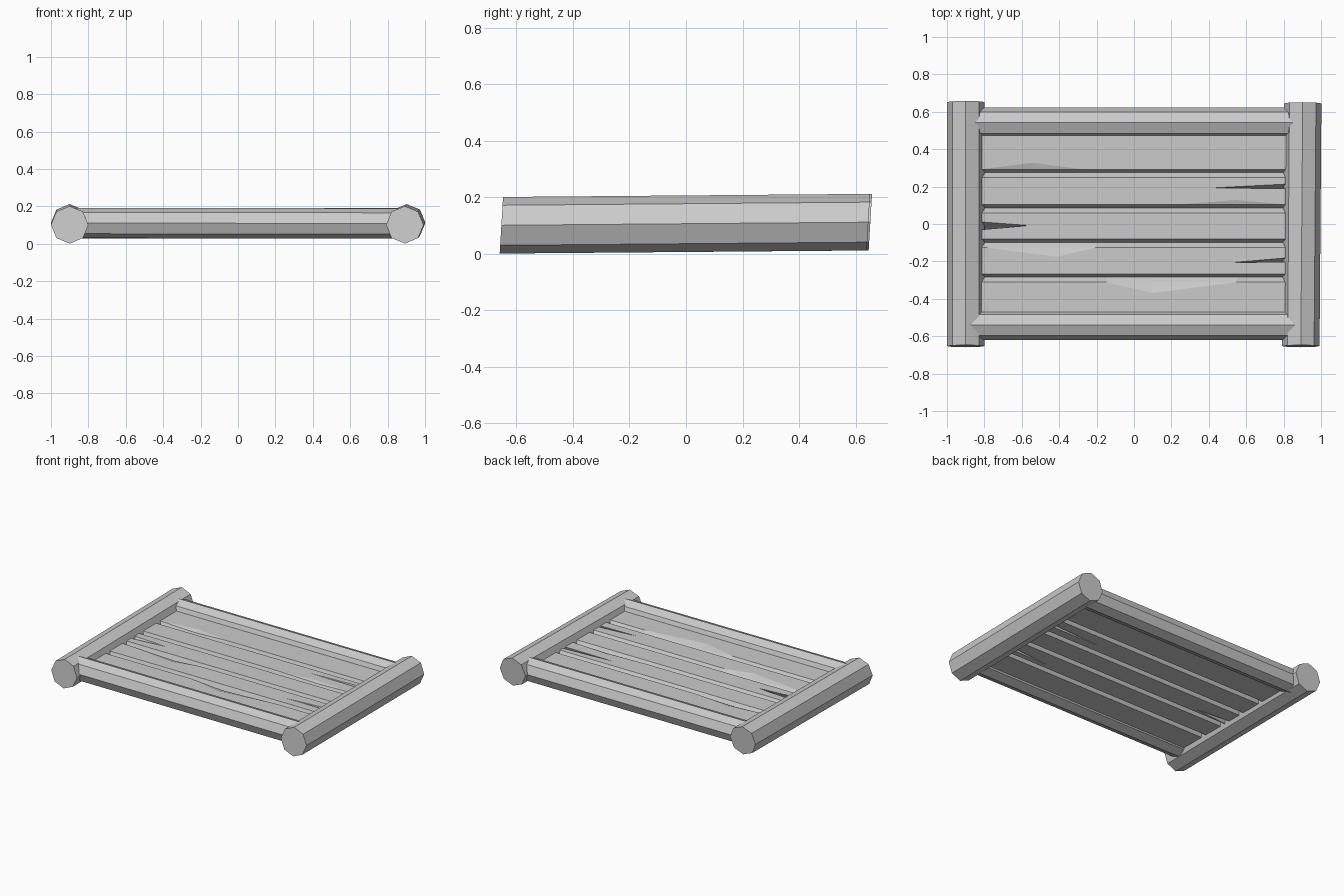
import bpy, bmesh
from math import pi, cos, sin
from mathutils import Vector

if "Cube" in bpy.data.objects:
    bpy.data.objects.remove(bpy.data.objects["Cube"], do_unlink=True)

grey = bpy.data.materials.new("plain_grey")
grey.use_nodes = True
colour = (0.6, 0.6, 0.6, 1)
grey.diffuse_color = colour
grey.node_tree.nodes["Principled BSDF"].inputs["Base Color"].default_value = colour


def loft(name, rings):
    """Join rings of points into a closed, flat-shaded solid."""
    bm = bmesh.new()
    rows = [[bm.verts.new(p) for p in ring] for ring in rings]
    n = len(rows[0])
    for a, b in zip(rows, rows[1:]):
        for i in range(n):
            j = (i + 1) % n
            bm.faces.new((a[i], a[j], b[j], b[i]))
    bm.faces.new(rows[0])
    bm.faces.new(rows[-1])
    bmesh.ops.remove_doubles(bm, verts=bm.verts, dist=0.0005)
    bmesh.ops.recalc_face_normals(bm, faces=bm.faces)
    mesh = bpy.data.meshes.new(name)
    bm.to_mesh(mesh)
    bm.free()
    mesh.materials.append(grey)
    obj = bpy.data.objects.new(name, mesh)
    bpy.context.collection.objects.link(obj)
    return obj


def log(name, start, end, radius, side, lean=0.0):
    """Eight-sided log with a ridge on top; lean slants the cut ends."""
    rings = []
    for centre in (Vector(start), Vector(end)):
        ring = []
        for i in range(8):
            a = i * pi / 4
            p = centre + Vector(side) * radius * cos(a)
            p += Vector((0, lean * sin(a), radius * sin(a)))
            ring.append(p)
        rings.append(ring)
    return loft(name, rings)


# Round frame: two thick side logs and two thinner rails
log("left_log", (0.892, -0.653, 0.101), (0.902, 0.645, 0.112), 0.1, (1, 0, 0), 0.006)
log("right_log", (-0.9, -0.653, 0.101), (-0.9, 0.652, 0.112), 0.1, (1, 0, 0), 0.006)
log("front_rail", (-0.89, -0.54, 0.111), (0.88, -0.54, 0.108), 0.081, (0, 1, 0))
log("back_rail", (-0.86, 0.542, 0.11), (0.86, 0.542, 0.11), 0.081, (0, 1, 0))

TOP, MID, LOW = 0.138, 0.1, 0.062


def plank(name, y0, y1, dents):
    """Bevelled board; each dent is (edge, x start, x peak, x end, depth)."""
    stations = {-0.85, 0.85}
    for d in dents:
        stations.update(d[1:4])
    rings = []
    for x in sorted(stations):
        cut = {"front": 0.0, "back": 0.0}
        for edge, _, peak, _, depth in dents:
            if x == peak:
                cut[edge] = depth
        f, b = cut["front"], cut["back"]
        rings.append([Vector((x, y, z)) for y, z in (
            (y0 + 0.02, LOW), (y0, MID), (y0 + 0.017, TOP - f * 0.3),
            (y0 + 0.017 + f, TOP), (y1 - 0.027 - b, TOP),
            (y1 - 0.027, TOP - b * 0.3), (y1, MID), (y1 - 0.02, LOW))])
    return loft(name, rings)


def split(board, x_tip, x_end, y_tip, y_low, y_high):
    """Cut a slanted crack into the end of a board."""
    slant = y_high - y_low
    rings = []
    for z, shift in ((TOP + 0.005, 0), (LOW - 0.005, -slant)):
        rings.append([(x_tip, y_tip + shift, z), (x_end, y_low + shift, z),
                      (x_end, y_high + shift, z)])
    cutter = loft(board.name + "_crack_cutter", rings)
    cutter.hide_render = True
    mod = board.modifiers.new("crack", "BOOLEAN")
    mod.operation = "DIFFERENCE"
    mod.solver = "EXACT"
    mod.object = cutter
    # Apply the cut, then drop the helper
    deps = bpy.context.evaluated_depsgraph_get()
    cut_mesh = bpy.data.meshes.new_from_object(board.evaluated_get(deps))
    board.modifiers.clear()
    board.data = cut_mesh
    bpy.data.objects.remove(cutter, do_unlink=True)


# Five boards from front to back
plank("plank_1", -0.5, -0.284, [("back", -0.15, 0.1, 0.55, 0.058)])
second = plank("plank_2", -0.284, -0.098, [("back", -0.8, -0.41, -0.2, 0.05)])
third = plank("plank_3", -0.098, 0.086, [])
fourth = plank("plank_4", 0.086, 0.275, [("front", 0.22, 0.55, 0.82, 0.025)])
plank("plank_5", 0.275, 0.5, [("front", -0.82, -0.54, -0.27, 0.035)])

# Cracks at the board ends
split(second, 0.52, 0.87, -0.205, -0.2, -0.175)
split(third, -0.56, -0.87, -0.005, -0.032, 0.018)
split(fourth, 0.43, 0.87, 0.195, 0.19, 0.218)
